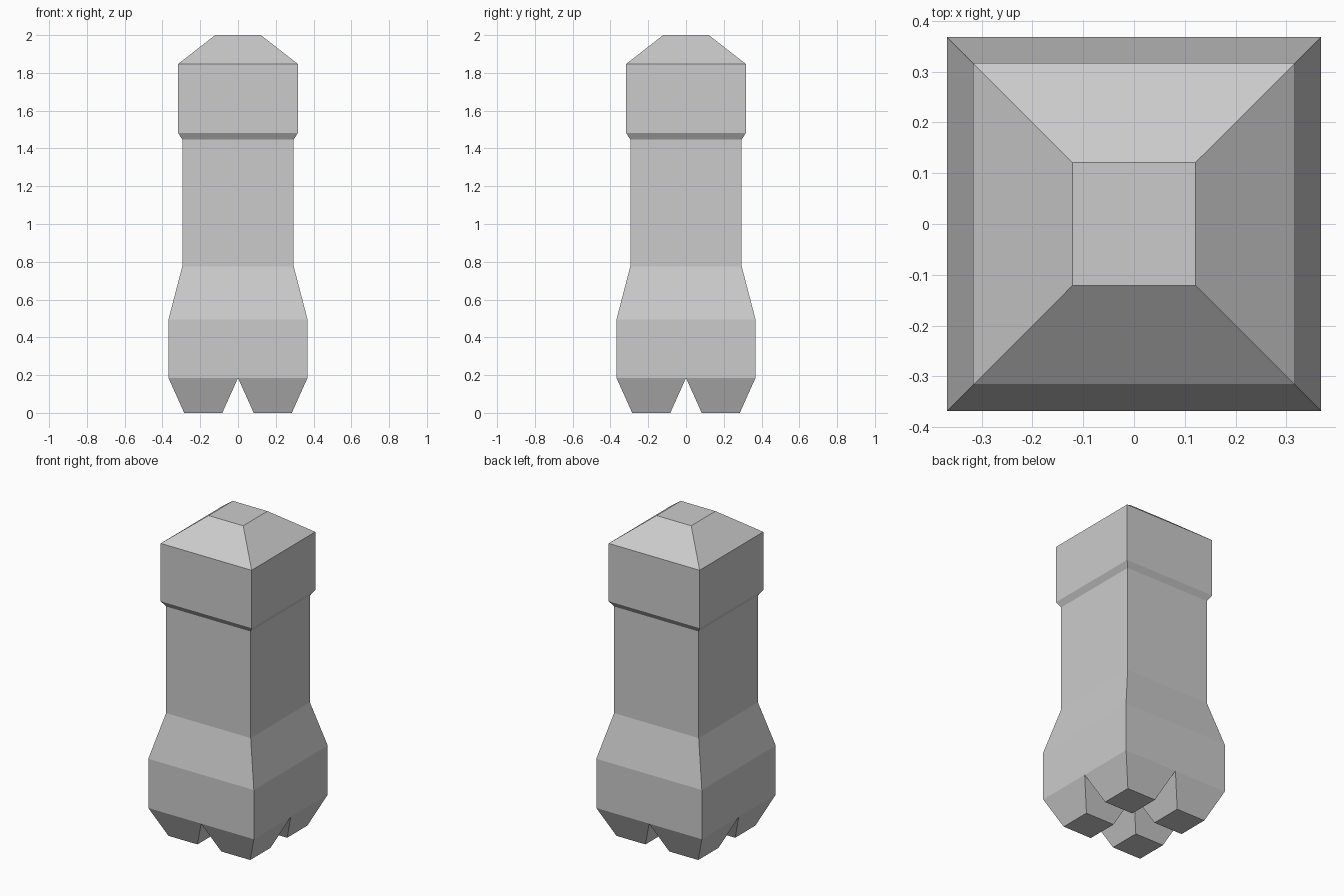
import bpy, bmesh

if "Cube" in bpy.data.objects:
    bpy.data.objects.remove(bpy.data.objects["Cube"])


def stack(name, rings, cap_first=False, cap_last=False):
    """Loft square rings given as (centre, half width, z)."""
    bm = bmesh.new()
    loops = [[bm.verts.new((c + sx * h, c + sy * h, z))
              for sx, sy in ((-1, -1), (1, -1), (1, 1), (-1, 1))]
             for c, h, z in rings]
    for a, b in zip(loops, loops[1:]):
        for i in range(4):
            j = (i + 1) % 4
            bm.faces.new((a[i], a[j], b[j], b[i]))
    if cap_first:
        bm.faces.new(loops[0][::-1])
    if cap_last:
        bm.faces.new(loops[-1])
    mesh = bpy.data.meshes.new(name)
    bm.to_mesh(mesh)
    bm.free()
    obj = bpy.data.objects.new(name, mesh)
    bpy.context.collection.objects.link(obj)
    return obj


# Post: flared base, shaft, collar and sloped cap
profile = [(0.368, 0.185), (0.368, 0.495), (0.295, 0.775), (0.295, 1.447),
           (0.317, 1.482), (0.317, 1.847), (0.121, 2.0)]
stack("post", [(0, h, z) for h, z in profile], cap_last=True)

# Four tapered feet, one mirrored across x and y
feet = stack("feet", [(0.184, 0.101, 0), (0.184, 0.184, 0.185)], cap_first=True)
mirror = feet.modifiers.new("mirror", 'MIRROR')
mirror.use_axis = (True, True, False)
